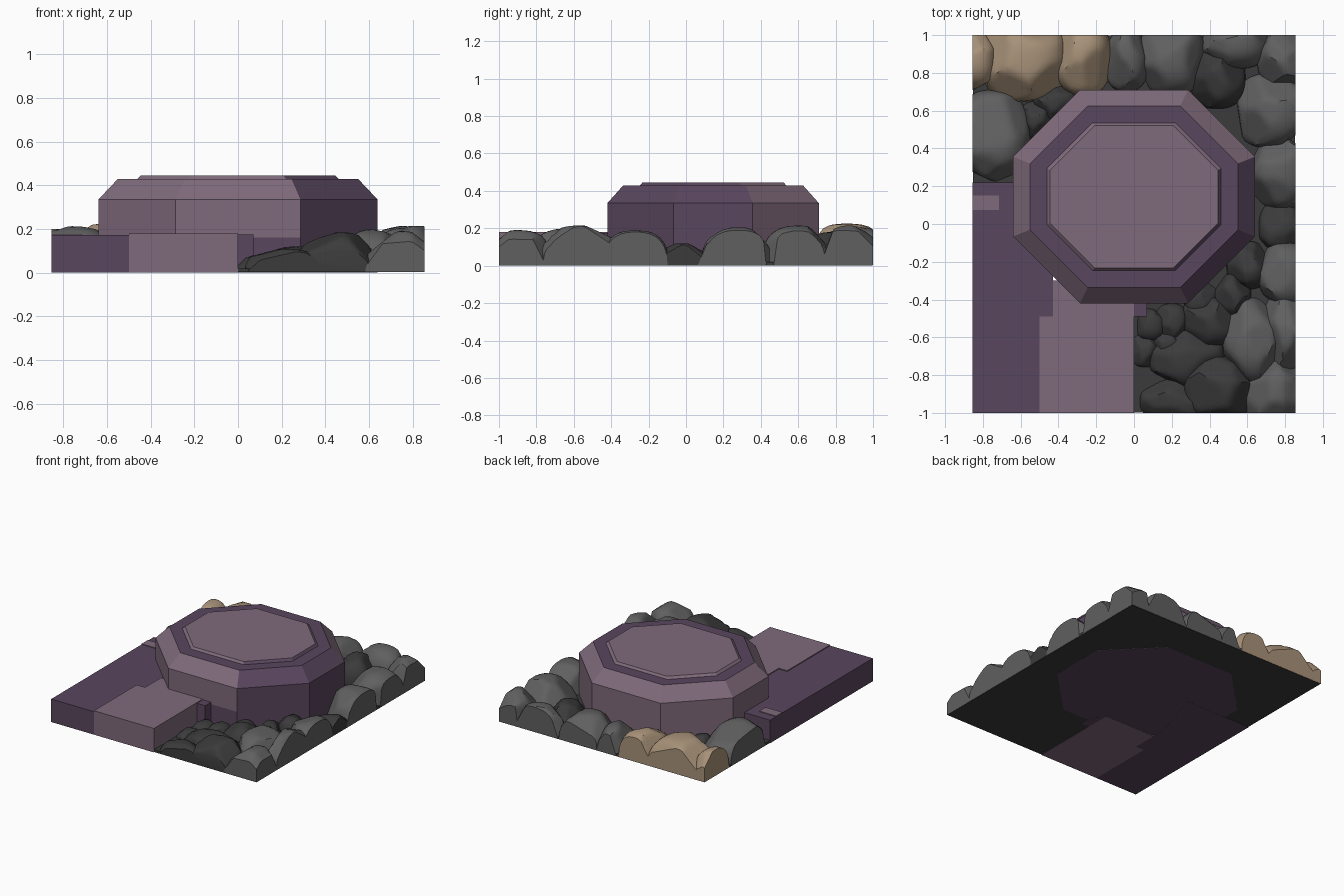
import bpy, bmesh, random
from mathutils import Vector

random.seed(7)
if "Cube" in bpy.data.objects:
    bpy.data.objects.remove(bpy.data.objects["Cube"])

HALF_X, HALF_Y = 0.855, 1.0


def material(name, hex_colour):
    channels = [int(hex_colour[i:i + 2], 16) / 255 for i in (0, 2, 4)]
    colour = [((c + 0.055) / 1.055) ** 2.4 for c in channels] + [1]
    m = bpy.data.materials.new(name)
    m.use_nodes = True
    m.diffuse_color = colour
    m.node_tree.nodes["Principled BSDF"].inputs["Base Color"].default_value = colour
    return m


LIGHT = material("light mauve stone", "7f6a7b")
DARK = material("dark purple stone", "59465e")
GREY = material("mid grey rock", "606060")
BLACK = material("charcoal rock", "3b3b3b")
TAN = material("tan rock", "a89279")


def finish(name, bm, *mats):
    bmesh.ops.recalc_face_normals(bm, faces=bm.faces)
    me = bpy.data.meshes.new(name)
    bm.to_mesh(me)
    bm.free()
    for m in mats:
        me.materials.append(m)
    ob = bpy.data.objects.new(name, me)
    bpy.context.collection.objects.link(ob)
    return ob


def loft(bm, rings):
    """Bridge rings of equal length and cap both ends."""
    loops = [[bm.verts.new(p) for p in ring] for ring in rings]
    for a, b in zip(loops, loops[1:]):
        for i in range(len(a)):
            j = (i + 1) % len(a)
            bm.faces.new((a[i], a[j], b[j], b[i]))
    bm.faces.new(loops[0][::-1])
    bm.faces.new(loops[-1])


def prism(name, outline, low, high, mat):
    bm = bmesh.new()
    loft(bm, [[(x, y, z) for x, y in outline] for z in (low, high)])
    return finish(name, bm, mat)


def box(name, x0, x1, y0, y1, low, high, mat):
    return prism(name, [(x0, y0), (x1, y0), (x1, y1), (x0, y1)], low, high, mat)


# Octagonal pedestal: wall, bevel, flat rim and raised centre
def octagon(hx, hy, cut, z, cy=0.145):
    fx, fy = hx - cut, hy - cut
    pts = [(-fx, -hy), (fx, -hy), (hx, -fy), (hx, fy),
           (fx, hy), (-fx, hy), (-hx, fy), (-hx, -fy)]
    return [(x, y + cy, z) for x, y in pts]


bm = bmesh.new()
wall = (0.64, 0.565, 0.354)
loft(bm, [octagon(*wall, 0.001), octagon(*wall, 0.16), octagon(*wall, 0.335),
          octagon(0.55, 0.48, 0.305, 0.43), octagon(0.46, 0.39, 0.24, 0.43),
          octagon(0.445, 0.377, 0.237, 0.446)])
bmesh.ops.recalc_face_normals(bm, faces=bm.faces)
for f in bm.faces:
    n, z = f.normal, f.calc_center_median().z
    rim = n.z > 0.95 and z < 0.44
    right_side = n.x > 0.2 and n.y < 0.2
    front_foot = n.y < -0.9 and z < 0.16
    f.material_index = int(rim or right_side or front_foot or n.z < -0.9)
finish("pedestal", bm, LIGHT, DARK)

# Paved terrace wrapping the left side, with the entrance path beside it
prism("terrace", [(-HALF_X, -1), (-0.5, -1), (-0.5, -0.49), (-0.43, -0.49),
                  (-0.43, -0.2), (-0.3, 0.22), (-HALF_X, 0.22)], 0, 0.173, DARK)
prism("entrance_path", [(-0.5, -1), (0, -1), (0, -0.3), (-0.43, -0.3),
                        (-0.43, -0.49), (-0.5, -0.49)], 0, 0.18, LIGHT)
box("path_kerb", 0, 0.07, -0.49, -0.35, 0, 0.175, DARK)
box("terrace_inlay", -HALF_X, -0.715, 0.075, 0.15, 0.17, 0.178, LIGHT)

# Ground under the rocks
edge = HALF_X - 0.002
box("ground_front", 0, edge, -0.998, 0, 0.002, 0.02, BLACK)
box("ground_back", -edge, edge, 0.22, 0.998, 0.002, 0.02, BLACK)
box("ground_right", 0, edge, 0, 0.22, 0.002, 0.02, BLACK)


# Boulders: squarish domes with a few shaved facets, trimmed to the plot
def boulder(name, x, y, rx, ry, height, mat):
    bm = bmesh.new()
    bmesh.ops.create_icosphere(bm, subdivisions=4, radius=1)
    facets = []
    for _ in range(9):
        v = Vector([random.uniform(-1, 1), random.uniform(-1, 1), random.uniform(0, 1)])
        facets.append((v.normalized(), random.uniform(0.86, 0.98)))
    for v in bm.verts:
        d = v.co.normalized()
        r = sum(abs(c) ** 2.5 for c in d) ** -0.4
        for n, limit in facets:
            if d.dot(n) > 0.1:
                r = min(r, limit / d.dot(n))
        v.co = Vector((x + d.x * r * rx, y + d.y * r * ry, d.z * r * height))
    cuts = [((0, 0, 0.004), (0, 0, -1)), ((HALF_X, 0, 0), (1, 0, 0)),
            ((-HALF_X, 0, 0), (-1, 0, 0)), ((0, 1, 0), (0, 1, 0)), ((0, -1, 0), (0, -1, 0))]
    for point, normal in cuts:
        cut = bmesh.ops.bisect_plane(bm, geom=bm.verts[:] + bm.edges[:] + bm.faces[:],
                                     plane_co=point, plane_no=normal, clear_outer=True)
        rim = [e for e in cut["geom_cut"] if isinstance(e, bmesh.types.BMEdge)]
        if rim:
            bmesh.ops.edgeloop_fill(bm, edges=rim)
    for f in bm.faces:
        f.smooth = True
    for e in bm.edges:
        e.smooth = e.calc_face_angle(0) < 0.6
    finish(name, bm, mat)


groups = {
    "tan_boulder": (TAN, [
        (-0.59, 0.86, 0.24, 0.24, 0.225), (-0.27, 0.88, 0.15, 0.2, 0.21),
        (-0.84, 0.88, 0.12, 0.17, 0.2)]),
    "grey_boulder": (GREY, [
        (-0.75, 0.46, 0.2, 0.25, 0.215), (-0.04, 0.88, 0.12, 0.18, 0.18),
        (0.2, 0.88, 0.18, 0.2, 0.2), (0.53, 0.96, 0.19, 0.14, 0.2),
        (0.8, 0.88, 0.15, 0.17, 0.215), (0.73, 0.6, 0.2, 0.2, 0.215),
        (0.77, 0.28, 0.17, 0.2, 0.205), (0.82, 0.16, 0.12, 0.1, 0.13),
        (0.79, -0.27, 0.15, 0.18, 0.19), (0.63, -0.62, 0.16, 0.23, 0.2),
        (0.82, -0.56, 0.14, 0.24, 0.215), (0.75, -0.9, 0.18, 0.2, 0.19)]),
    "dark_boulder": (BLACK, [
        (0.44, 0.77, 0.15, 0.16, 0.18), (0.79, -0.02, 0.13, 0.15, 0.12),
        (0.6, -0.22, 0.11, 0.13, 0.15), (0.21, -0.94, 0.18, 0.12, 0.11),
        (0.46, -0.86, 0.2, 0.18, 0.185), (0.28, -0.71, 0.2, 0.16, 0.12),
        (0.4, -0.51, 0.15, 0.14, 0.14), (0.52, -0.38, 0.1, 0.12, 0.13),
        (0.35, -0.4, 0.1, 0.1, 0.1), (0.2, -0.52, 0.09, 0.1, 0.09),
        (0.09, -0.53, 0.08, 0.09, 0.08), (0.06, -0.67, 0.08, 0.09, 0.07),
        (0.18, -0.63, 0.09, 0.07, 0.08), (-0.52, 0.55, 0.09, 0.1, 0.1),
        (-0.42, 0.64, 0.12, 0.1, 0.1)]),
}
for label, (mat, rocks) in groups.items():
    for i, rock in enumerate(rocks, 1):
        boulder(f"{label}_{i}", *rock, mat)
